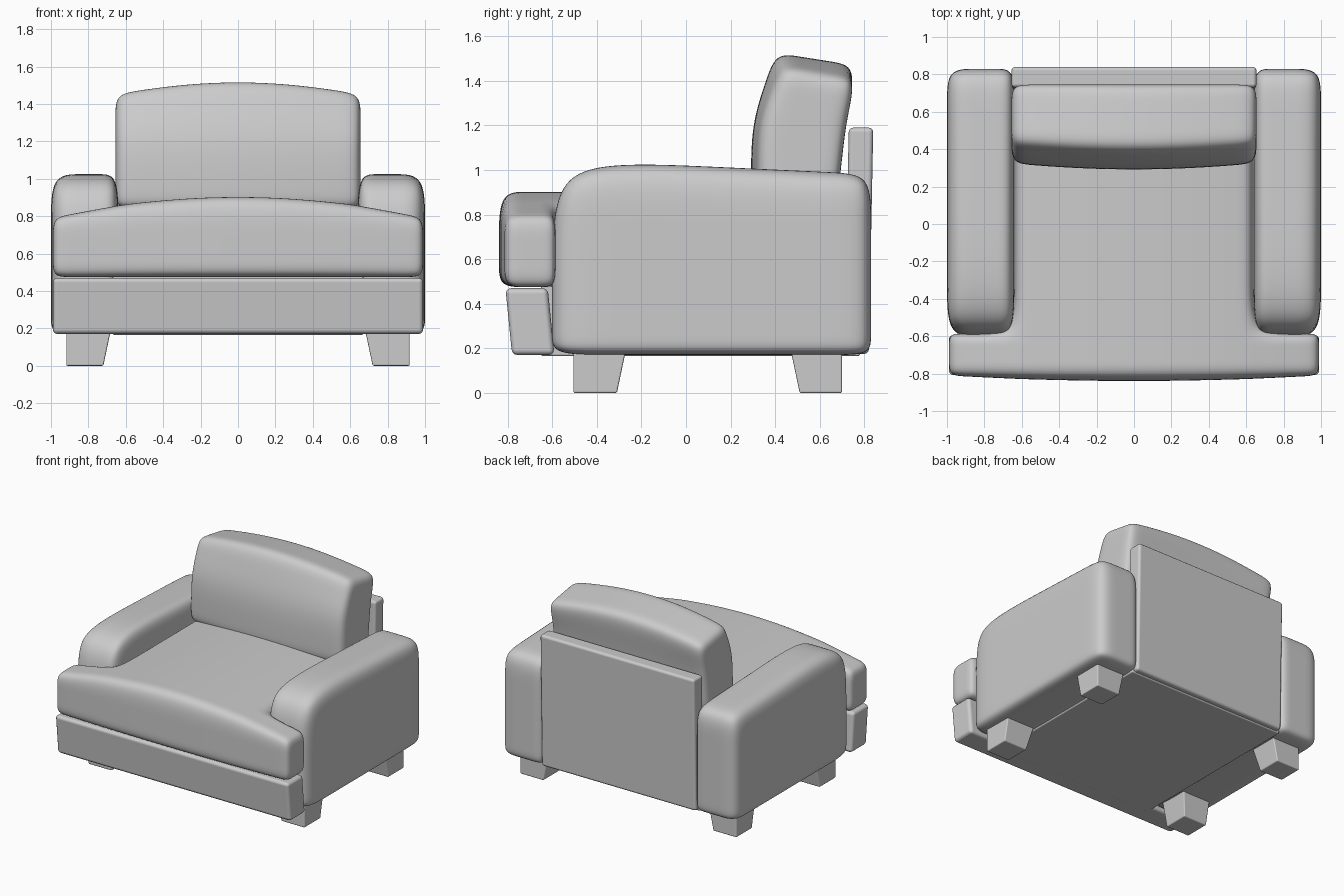
import bpy, bmesh

if "Cube" in bpy.data.objects:
    bpy.data.objects.remove(bpy.data.objects["Cube"])


def cage(name, xs, ys, zs, keep=None, warp=None, subsurf=0, bevel=0.0, mirror=False):
    """Skin a block of grid cells, reshape it, then round it with modifiers."""
    bm = bmesh.new()
    verts = {}
    size = (len(xs) - 1, len(ys) - 1, len(zs) - 1)

    def filled(c):
        return all(0 <= c[a] < size[a] for a in range(3)) and (keep is None or keep(*c))

    def vert(i, j, k):
        if (i, j, k) not in verts:
            p = (xs[i], ys[j], zs[k])
            verts[i, j, k] = bm.verts.new(warp(*p) if warp else p)
        return verts[i, j, k]

    for i in range(size[0]):
        for j in range(size[1]):
            for k in range(size[2]):
                if not filled((i, j, k)):
                    continue
                for axis in range(3):
                    for side in (0, 1):
                        n = [i, j, k]
                        n[axis] += 1 if side else -1
                        if filled(n):
                            continue
                        u, v = (axis + 1) % 3, (axis + 2) % 3
                        corners = []
                        for du, dv in ((0, 0), (1, 0), (1, 1), (0, 1)):
                            c = [i, j, k]
                            c[axis] += side
                            c[u] += du
                            c[v] += dv
                            corners.append(vert(*c))
                        bm.faces.new(corners if side else corners[::-1])
    bmesh.ops.recalc_face_normals(bm, faces=bm.faces[:])
    for f in bm.faces:
        f.smooth = True
    me = bpy.data.meshes.new(name)
    bm.to_mesh(me)
    bm.free()
    ob = bpy.data.objects.new(name, me)
    bpy.context.collection.objects.link(ob)
    if mirror:
        ob.modifiers.new("Mirror", 'MIRROR')
    if bevel:
        b = ob.modifiers.new("Bevel", 'BEVEL')
        b.width, b.segments, b.harden_normals = bevel, 3, True
    if subsurf:
        s = ob.modifiers.new("Subsurf", 'SUBSURF')
        s.levels = s.render_levels = subsurf
    return ob


def sym(*half):
    """Symmetric coordinate list from its positive values, largest first."""
    return [-h for h in half] + [0] + list(half[::-1])


def lerp(a, b, t):
    return a + (b - a) * t


# Armrests: sloping top, large rounded front shoulder
def arm_shape(x, y, z):
    if z > 1:
        if y < -0.5:
            return (x, -0.55, 0.98)
        z -= 0.046 * (y + 0.32)
    return (x, y, z)


cage("armrest", [0.64, 0.74, 0.84, 1.0], [-0.60, -0.32, 0.15, 0.66, 0.83],
     [0.17, 0.25, 0.5, 0.77, 1.035], warp=arm_shape, subsurf=3, mirror=True)


# Seat cushion: T-shaped, crowned across its width
def seat_shape(x, y, z):
    if z > 0.75:
        z += 0.115 * (1 - (x / 0.99) ** 2)
    if y < -0.8:
        y += 0.03 * (x / 0.99) ** 2
    return (x, y, z)


cage("seat_cushion", sym(0.99, 0.91, 0.64, 0.55, 0.28),
     [-0.84, -0.72, -0.66, -0.585, -0.3, 0.2, 0.6, 0.7],
     [0.475, 0.58, 0.68, 0.79],
     keep=lambda i, j, k: j < 3 or 2 <= i <= 7, warp=seat_shape, subsurf=3)


# Back cushion: leaning wedge with an arched top
FRONT = {0.84: 0.29, 0.95: 0.29, 1.2: 0.29, 1.4: 0.355, 1.53: 0.40}
BACK = {0.84: 0.67, 0.95: 0.69, 1.2: 0.715, 1.4: 0.745, 1.53: 0.75}


def back_shape(x, t, z):
    arch = (x / 0.655) ** 2
    y = lerp(FRONT[z], BACK[z], t) + 0.035 * arch * (1 - t)
    if z > 1.5:
        z -= 0.055 * t + 0.07 * arch
    elif z > 1.3:
        z -= 0.04 * t + 0.05 * arch
    return (x, y, z)


cage("back_cushion", sym(0.655, 0.54, 0.27), [0, 0.3, 0.7, 1], list(FRONT),
     warp=back_shape, subsurf=3)

# Back panel, slightly raked
cage("back_panel", [-0.655, 0.655], [0.73, 0.84], [0.175, 1.19],
     warp=lambda x, y, z: (x, y - (0.02 if z < 0.5 else 0), z), bevel=0.02)

# Base under the seat
cage("seat_base", [-0.67, 0.67], [-0.65, 0.78], [0.165, 0.55], bevel=0.01)

# Front rail, tilted forward at the top
cage("front_rail", [-0.99, 0.99], [-0.81, -0.62], [0.17, 0.47],
     warp=lambda x, y, z: (x, y + (0.03 if z < 0.3 else 0), z), bevel=0.025)

# Legs: outer faces upright, inner faces tapering
for name, outer, inner in (("front_leg", -0.505, -0.27), ("back_leg", 0.70, 0.47)):
    step = 0.04 if outer > inner else -0.04

    def leg_shape(x, y, z, inner=inner, step=step):
        if z == 0:
            x += 0.04 if x < 0.8 else 0
            y += step if y == inner else 0
        return (x, y, z)

    cage(name, [0.68, 0.918], sorted((outer, inner)), [0, 0.19],
         warp=leg_shape, bevel=0.008, mirror=True)
